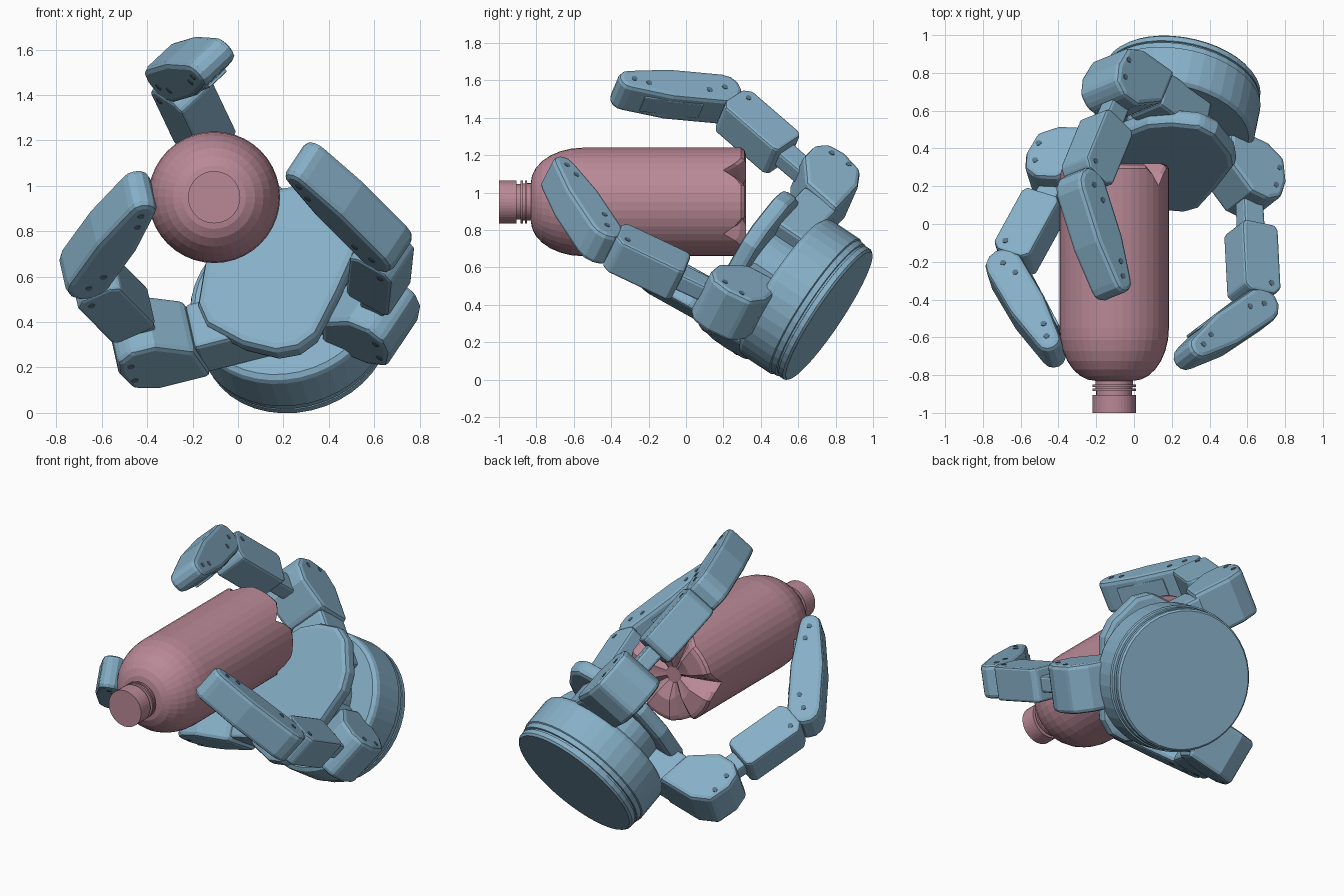
import bpy, bmesh, math
from mathutils import Vector, Matrix

if "Cube" in bpy.data.objects:
    bpy.data.objects.remove(bpy.data.objects["Cube"])

def material(name, col):
    m = bpy.data.materials.new(name)
    m.diffuse_color = (*col, 1)
    m.use_nodes = True
    m.node_tree.nodes["Principled BSDF"].inputs["Base Color"].default_value = m.diffuse_color
    return m

BLUE = material("blue_metal", (0.24, 0.43, 0.57))
DARK = material("screw_dark", (0.10, 0.18, 0.25))
PINK = material("pink_plastic", (0.49, 0.25, 0.31))

def frame(x, y, z, o):
    return Matrix.Translation(o) @ Matrix((x, y, z)).transposed().to_4x4()

def finish(name, bm, mat, M, bevel=0, segs=2):
    bmesh.ops.recalc_face_normals(bm, faces=bm.faces)
    me = bpy.data.meshes.new(name)
    bm.to_mesh(me)
    bm.free()
    me.materials.append(mat)
    ob = bpy.data.objects.new(name, me)
    ob.matrix_world = M
    bpy.context.collection.objects.link(ob)
    if bevel:
        b = ob.modifiers.new("bevel", "BEVEL")
        b.width, b.segments, b.angle_limit = bevel, segs, math.radians(35)
        b.limit_method = 'ANGLE'
    return ob

def prism(name, outline, width, M, bevel=0.02, mat=BLUE, z0=None):
    """Outline in local XY, extruded along local Z (centred unless z0 given)."""
    bm = bmesh.new()
    z = -width / 2 if z0 is None else z0
    f = bm.faces.new([bm.verts.new((x, y, z)) for x, y in outline])
    r = bmesh.ops.extrude_face_region(bm, geom=[f])
    bmesh.ops.translate(bm, vec=(0, 0, width),
                        verts=[v for v in r["geom"] if isinstance(v, bmesh.types.BMVert)])
    return finish(name, bm, mat, M, bevel)

def lathe(name, profile, seg, M, mat):
    """Profile (radius, height) or a function of segment, turned about local Z."""
    bm = bmesh.new()
    rings = []
    for k in range(seg):
        a = 2 * math.pi * k / seg
        pts = profile(k) if callable(profile) else profile
        rings.append([bm.verts.new((r * math.cos(a), r * math.sin(a), h)) for r, h in pts])
    n = len(rings[0])
    for k in range(seg):
        a, b = rings[k], rings[(k + 1) % seg]
        for j in range(n - 1):
            bm.faces.new((a[j], b[j], b[j + 1], a[j + 1]))
    bm.faces.new([r[0] for r in rings])
    bm.faces.new([r[-1] for r in rings])
    return finish(name, bm, mat, M)

# ---- bottle: axis along y, cap at -y, five-lobed foot at +y
neck = [(.115, -1), (.115, -.905), (.095, -.905), (.095, -.885), (.115, -.885), (.115, -.872),
        (.098, -.872), (.098, -.862), (.115, -.862), (.115, -.85), (.1, -.85), (.1, -.83)]
dome = [(.1 + .19 * math.sin(t), -.55 - .28 * math.cos(t))
        for t in [math.radians(d) for d in range(12, 91, 13)]]
lobe = [(.29, .295), (.278, .312), (.255, .32), (.15, .32), (.05, .28)]
notch = [(.29, .2), (.27, .212), (.24, .222), (.12, .25), (.05, .265)]

def bottle_profile(k):
    d = abs((k % 8) - 4)
    f = max(0, 1 - d / 1.6)
    foot = [(a[0] + (b[0] - a[0]) * f, a[1] + (b[1] - a[1]) * f) for a, b in zip(lobe, notch)]
    return neck + dome + foot

lathe("bottle", bottle_profile, 40,
      frame(Vector((1, 0, 0)), Vector((0, 0, -1)), Vector((0, 1, 0)), Vector((-.105, 0, .95))), PINK)

# ---- hand frame: W points from the wrist to the palm
W = Vector((-.17, -.82, .545)).normalized()
X = Vector((1, 0, 0))
X = (X - X.dot(W) * W).normalized()
U = W.cross(X)
O = Vector((.26, .765, .342))
HAND = frame(X, U, W, O)

# wrist drum with seam grooves, and the column that carries the palm
lathe("wrist_drum", [(.407, 0), (.418, .012), (.418, .04), (.41, .042), (.41, .052), (.422, .054),
                     (.424, .085), (.432, .09), (.432, .27), (.425, .29), (.405, .305)],
      40, HAND, BLUE)
lathe("palm_column", [(.25, .3), (.25, .52)], 32, HAND, BLUE)

# palm plate
palm = [(-.35, -.15), (-.31, -.26), (-.15, -.38), (.0, -.44), (.1, -.43), (.18, -.37), (.28, -.15),
        (.37, .08), (.36, .19), (.27, .37), (.18, .43), (.03, .42), (-.1, .37), (-.24, .24), (-.32, .06)]
prism("palm_plate", palm, .1, HAND, .03, z0=.46)

# ---- fingers: knuckle, middle and tip joints, knuckle set-back (radial, axial), root length
fingers = {
    "left": ((-.39, .26, .34), (-.675, -.26, .63), (-.42, -.69, .98), (.02, -.02), .62),
    "right": ((.61, .13, .47), (.64, -.46, .75), (.28, -.70, 1.11), (-.02, -.09), .6),
    "top": ((-.1, .62, 1.12), (-.28, .18, 1.50), (-.11, -.36, 1.55), (0, -.12), .55),
}
knuckle = [(-.24, -.2), (0, -.2), (.11, -.15), (.15, -.02), (.14, .08), (.07, .13), (-.04, .13), (-.2, .02)]

def screws(name, pts, width, M):
    for i, (x, y) in enumerate(pts):
        ring = [(x + .016 * math.cos(t * math.pi / 5), y + .016 * math.sin(t * math.pi / 5))
                for t in range(10)]
        prism(f"{name}_screw_{i + 1}", ring, width + .006, M, 0, DARK)

for side, (a, b, c, back, reach) in fingers.items():
    j1, j2, tip = Vector(a), Vector(b), Vector(c)
    n = (j2 - j1).cross(tip - j2).normalized()

    # base link, lying along the palm plane
    nb = (n - n.dot(W) * W).normalized()
    e = W.cross(nb)
    if e.dot(j1 - O) < 0:
        e = -e
    B = frame(e, W, e.cross(W), j1 + e * back[0] + W * back[1])
    prism(f"{side}_finger_root", [(-reach, -.2), (-.2, -.2), (-.2, .02), (-reach, .02)], .24, B, .02)
    prism(f"{side}_finger_knuckle", knuckle, .29, B, .025)
    screws(f"{side}_knuckle", [(.09, -.08), (.09, .03)], .29, B)

    # middle link: narrow tongue carrying a chamfered block
    u = (j2 - j1).normalized()
    v = n.cross(u)
    L = (j2 - j1).length
    P = frame(u, v, n, j1)
    prism(f"{side}_finger_tongue", [(-.08, -.06), (L, -.07), (L + .05, 0), (L, .07), (-.08, .06)], .1, P, .015)
    k = L - .66
    prism(f"{side}_finger_middle", [(.18 + k, -.09), (.21 + k, -.11), (.55 + k, -.11), (.59 + k, -.07),
                                    (.59 + k, .07), (.56 + k, .11), (.21 + k, .11), (.18 + k, .09)],
          .205, P, .015)
    screws(f"{side}_middle", [(.53 + k, -.05)], .205, P)

    # end link: rounded heel tapering to a rounded fingertip
    u = (tip - j2).normalized()
    v = n.cross(u)
    L = (tip - j2).length
    D = frame(u, v, n, j2)
    heel = [(.1 * math.cos(math.radians(t)), .1 * math.sin(math.radians(t))) for t in range(90, 271, 30)]
    end = [(L - .04 + .065 * math.cos(math.radians(t)), .065 * math.sin(math.radians(t)))
           for t in range(-90, 91, 30)]
    prism(f"{side}_finger_tip", heel + [(.3, -.1)] + end + [(.3, .1)], .2, D, .025)
    prism(f"{side}_finger_pad", [(.12, .09), (L - .12, .08), (L - .12, .094), (.12, .108)], .11, D, .005)
    screws(f"{side}_tip", [(0, 0), (.09, .03), (L - .14, .02), (L - .06, 0)], .2, D)
